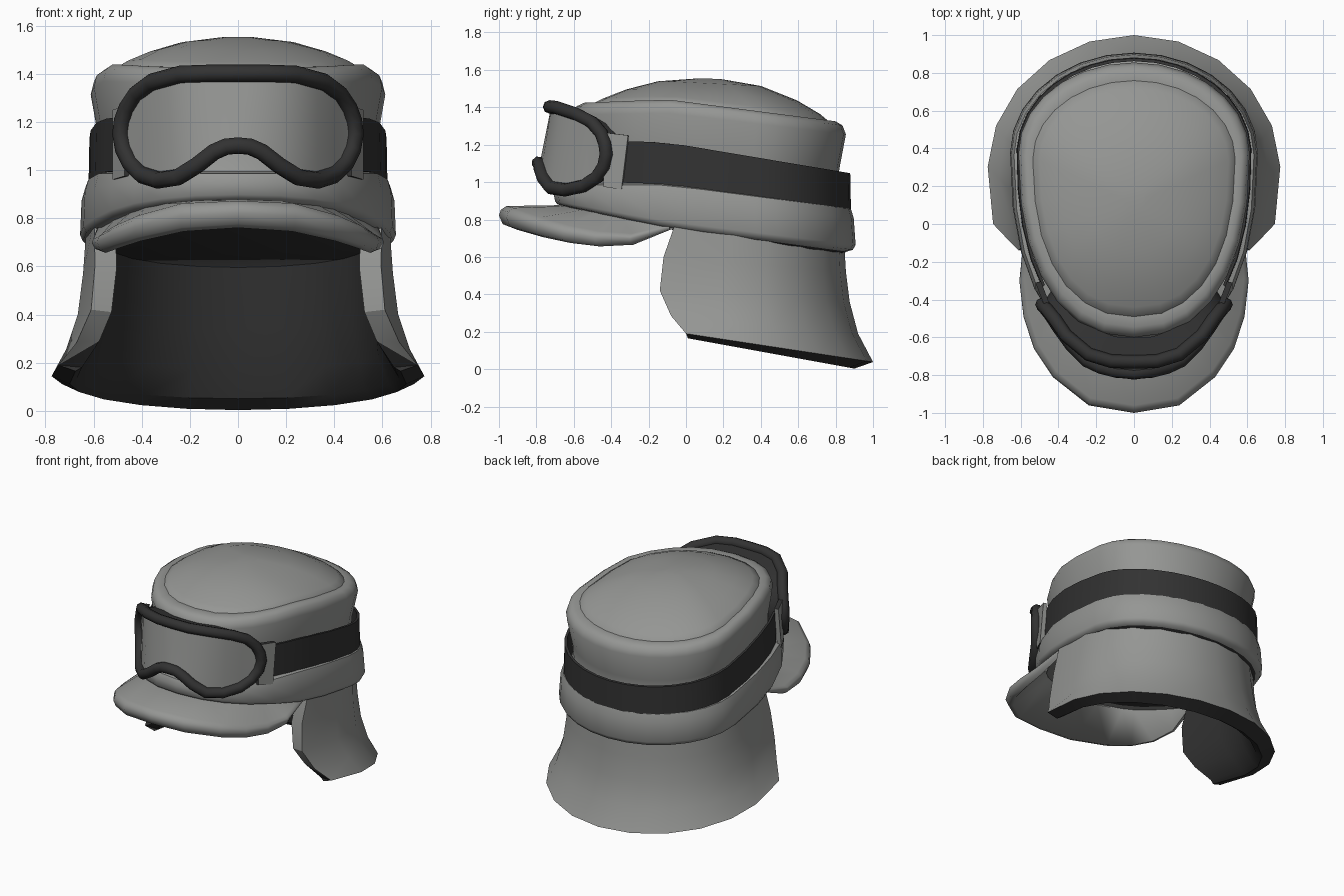
import bpy, bmesh, math
from mathutils import Vector

if "Cube" in bpy.data.objects:
    bpy.data.objects.remove(bpy.data.objects["Cube"])


def material(name, rgb):
    m = bpy.data.materials.new(name)
    m.diffuse_color = (*rgb, 1)
    m.use_nodes = True
    m.node_tree.nodes["Principled BSDF"].inputs["Base Color"].default_value = m.diffuse_color
    return m


GREY = material("grey_cloth", (0.30, 0.305, 0.295))
DARK = material("dark_rubber", (0.032, 0.032, 0.032))


def finish(ob, angle=40):
    bpy.ops.object.select_all(action='DESELECT')
    ob.select_set(True)
    bpy.context.view_layer.objects.active = ob
    bpy.ops.object.shade_smooth_by_angle(angle=math.radians(angle))


def loft(name, rows, mats, closed=True, caps=(False, False), rule=None, angle=40):
    """Skin rows of points; closed joins the two ends of each row."""
    bm = bmesh.new()
    vs = [[bm.verts.new(p) for p in r] for r in rows]
    n = len(rows[0])
    for i in range(len(rows) - 1):
        a, b = vs[i], vs[i + 1]
        for j in range(n if closed else n - 1):
            k = (j + 1) % n
            f = bm.faces.new((a[j], a[k], b[k], b[j]))
            f.material_index = rule(i, j) if rule else 0
    for end, row, key in ((caps[0], vs[0], 'start'), (caps[1], vs[-1], 'end')):
        if end:
            f = bm.faces.new(row)
            f.material_index = rule(key, 0) if rule else 0
    bmesh.ops.recalc_face_normals(bm, faces=bm.faces)
    me = bpy.data.meshes.new(name)
    bm.to_mesh(me)
    bm.free()
    ob = bpy.data.objects.new(name, me)
    bpy.context.collection.objects.link(ob)
    for m in mats:
        me.materials.append(m)
    finish(ob, angle)
    return ob


def egg(phi, hw, yb, yf):
    """Head outline, phi = 0 at the back; round back, tapered front."""
    yc = yf + (yb - yf) * .67
    s, c = math.sin(phi), math.cos(phi)
    if c >= 0:
        return hw * s, yc + (yb - yc) * c
    e = 2 / 2.3
    return hw * math.copysign(abs(s) ** e, s), yc - (yc - yf) * abs(c) ** e


def tilt(y, z0, sf, sb):
    """Height falls towards the back with separate front and rear slopes."""
    return z0 + (y + 0.1) * (sb if y > -0.1 else sf)


def lerp(table, x):
    for (x0, v0), (x1, v1) in zip(table, table[1:]):
        if x <= x1:
            return v0 + (v1 - v0) * (x - x0) / (x1 - x0)
    return table[-1][1]


# Cap body: dark opening, turned-up band, waisted wall, rolled crown edge
N = 28
body = [  # half width, back y, front y, height, front slope, rear slope
    (.540, .780, -.53, .750, -.20, -.18),
    (.620, .860, -.65, .758, -.20, -.135),
    (.645, .892, -.69, .765, -.20, -.128),
    (.656, .907, -.70, .790, -.18, -.125),
    (.650, .897, -.71, .930, -.03, -.125),
    (.635, .882, -.69, .985, 0, -.130),
    (.595, .835, -.62, .995, 0, -.13),
    (.575, .810, -.58, 1.10, 0, -.14),
    (.580, .820, -.58, 1.20, 0, -.14),
    (.612, .855, -.60, 1.37, 0.02, -.12),
    (.600, .837, -.585, 1.42, 0.03, -.125),
    (.570, .800, -.545, 1.442, 0.04, -.13),
    (.542, .767, -.500, 1.440, 0.04, -.13),
]
# Domed top panel, set just inside the crown edge
dome = [
    (.542, .767, -.500, 1.425, 0.04, -.13),
    (.538, .762, -.495, 1.438, 0.04, -.13),
    (.500, .717, -.440, 1.462, 0.04, -.12),
    (.400, .595, -.320, 1.502, 0.03, -.095),
    (.250, .400, -.150, 1.539, 0.0, -.05),
    (.060, .180, .05, 1.555, 0.0, -.01),
]


def rings(table):
    out = []
    for hw, yb, yf, z0, sf, sb in table:
        pts = [egg(2 * math.pi * j / N, hw, yb, yf) for j in range(N)]
        out.append([(x, y, tilt(y, z0, sf, sb)) for x, y in pts])
    return out


loft("cap_body", rings(body), [GREY, DARK], caps=(True, True), angle=50,
     rule=lambda i, j: 1 if i == 'start' or (i == 0 and abs(j - N / 2) > 6) else 0)
loft("cap_top", rings(dome), [GREY], caps=(False, True), angle=80)

# Neck flap: flared curtain, dark lining and lower rim
#   half width, back y, front end y, end z, back z
outer = [(.630, .845, -.05, .80, .69), (.645, .855, -.12, .60, .52),
         (.668, .875, -.14, .42, .36), (.715, .920, -.08, .285, .19),
         (.775, 1.00, .00, .190, .038)]
inner = [(.70, .90, .01, .165, .003), (.67, .84, .02, .18, .05),
         (.61, .81, -.06, .29, .17), (.57, .79, -.12, .41, .34),
         (.545, .77, -.11, .59, .50), (.535, .75, -.04, .78, .67)]
M, R = 12, 11
rows = []
for j in range(M + 1):
    row = []
    for hw, yb, ye, ze, zb in outer + inner:
        end = math.pi / 2 + math.asin((.28 - ye) / 1.03)
        phi = (2 * j / M - 1) * end
        c = math.cos(phi)
        y = .28 + ((yb - .28) if c >= 0 else 1.03) * c
        row.append((hw * math.sin(phi), y, ze + (zb - ze) * (y - ye) / (yb - ye)))
    rows.append(row)
flap = loft("neck_flap", rows, [GREY, DARK],
            rule=lambda i, j: 1 if 4 <= j <= 9 else 0)
bm = bmesh.new()
bm.from_mesh(flap.data)
bm.verts.ensure_lookup_table()
for base in (0, M * R):  # front edges: cloth above, dark at the foot
    for ids in [(k, k + 1, 9 - k, 10 - k) for k in range(3)] + [(3, 4, 7), (4, 6, 7), (4, 5, 6)]:
        f = bm.faces.new([bm.verts[base + i] for i in ids])
        f.material_index = 1 if ids[0] == 4 else 0
bmesh.ops.recalc_face_normals(bm, faces=bm.faces)
bm.to_mesh(flap.data)
bm.free()
finish(flap, 32)

# Visor: drooping peak with a thick rounded lip
visor_half = [  # rim x, y, top z, bottom z, then inner x, y, z
    (0, -1.0, .872, .76, 0, -.60, .878),
    (.24, -.96, .862, .745, .17, -.58, .874),
    (.43, -.81, .812, .705, .32, -.50, .86),
    (.53, -.66, .770, .675, .38, -.45, .85),
    (.585, -.49, .738, .656, .44, -.36, .83),
    (.607, -.30, .725, .665, .51, -.22, .80),
    (.585, -.09, .770, .745, .57, -.06, .780),
]
rows = []
for s, (x, y, zt, zb, ix, iy, iz) in ([(-1, r) for r in visor_half[:0:-1]]
                                      + [(1, r) for r in visor_half]):
    h = zt - zb
    rim = [(.96, zt), (.99, zt - .18 * h), (1, zt - .45 * h), (.98, zb + .14 * h), (.94, zb)]
    rows.append([(s * ix, iy, iz)] + [(s * x * k, y * k, z) for k, z in rim]
                + [(s * ix, iy, iz - .03)])
loft("visor", rows, [GREY], caps=(True, True), angle=60)

# Thin strap around the head
rows = []
S = 24
end = math.radians(131)
for j in range(S + 1):
    phi = end * (2 * j / S - 1)
    row = []
    for d, z0, sb in ((-.004, 1.212, -.168), (0, .99, -.14), (-.02, .99, -.14), (-.02, 1.212, -.168)):
        x, y = egg(phi, .622 + d, .882 + d, -.65 - d)
        row.append((x, y, tilt(y, z0, -.03, sb)))
    rows.append(row)
loft("goggle_strap", rows, [DARK], caps=(True, True))

# Goggle outline (right half) and its wrap-around depth
top_edge = [(0, 1.402), (.12, 1.402), (.24, 1.398), (.36, 1.365), (.42, 1.32),
            (.460, 1.26), (.480, 1.205), (.487, 1.15)]
low_edge = [(0, 1.102), (.05, 1.097), (.10, 1.075), (.17, 1.02), (.25, .970), (.33, .958),
            (.40, .980), (.445, 1.025), (.475, 1.085), (.487, 1.15)]
depth = [(0, -.73), (.12, -.727), (.24, -.69), (.36, -.588), (.42, -.50),
         (.46, -.45), (.487, -.425)]


def wrap_y(x, z):
    x = abs(x)
    return lerp(depth, x) - (1.4 - z) * .2 * (1 - x / .5)


half = top_edge + low_edge[-2::-1]
outline = half + [(-x, z) for x, z in half[-2:0:-1]]
loop = [Vector((x, wrap_y(x, z), z)) for x, z in outline]

# Goggle frame tube
cu = bpy.data.curves.new("goggle_frame", 'CURVE')
cu.dimensions = '3D'
cu.bevel_depth = .036
cu.bevel_resolution = 2
sp = cu.splines.new('POLY')
sp.points.add(len(loop) - 1)
for p, v in zip(sp.points, loop):
    p.co = (*v, 1)
sp.use_cyclic_u = True
cu.materials.append(DARK)
frame = bpy.data.objects.new("goggle_frame", cu)
bpy.context.collection.objects.link(frame)
bpy.ops.object.select_all(action='DESELECT')
frame.select_set(True)
bpy.context.view_layer.objects.active = frame
bpy.ops.object.convert(target='MESH')
finish(bpy.context.view_layer.objects.active, 60)

# Soft skirt from the frame back to the cap
back = [Vector((v.x * .82, v.y + .13, 1.17 + (v.z - 1.17) * .92)) for v in loop]
loft("goggle_skirt", [loop, back], [DARK])

# Curved lens with a dark back face
xs = [0, .05, .10, .17, .25, .33, .40, .445, .48]
xs = [-x for x in xs[:0:-1]] + xs
for name, off, mat in (("lens", .008, GREY), ("lens_lining", .02, DARK)):
    rows = []
    for x in xs:
        zt, zb = lerp(top_edge, abs(x)), lerp(low_edge, abs(x))
        zs = [zb + (zt - zb) * k / 4 for k in range(5)]
        rows.append([(x, wrap_y(x, z) + off, z) for z in zs])
    loft(name, rows, [mat], closed=False)

# Strap brackets: dark clips with a grey outer face
for s, side in ((1, "right"), (-1, "left")):
    rows = []
    for x, y, zt, zb, lean in ((.472, -.44, 1.265, .975, 0), (.522, -.31, 1.25, .96, -.035)):
        rows.append([(s * x, y + lean, zb), (s * x, y, zt),
                     (s * (x - .03), y + .005, zt), (s * (x - .03), y + .005 + lean, zb)])
    loft("bracket_" + side, rows, [DARK, GREY], caps=(True, True),
         rule=lambda i, j: 1 if i == 'end' or (i == 0 and j == 0) else 0)
